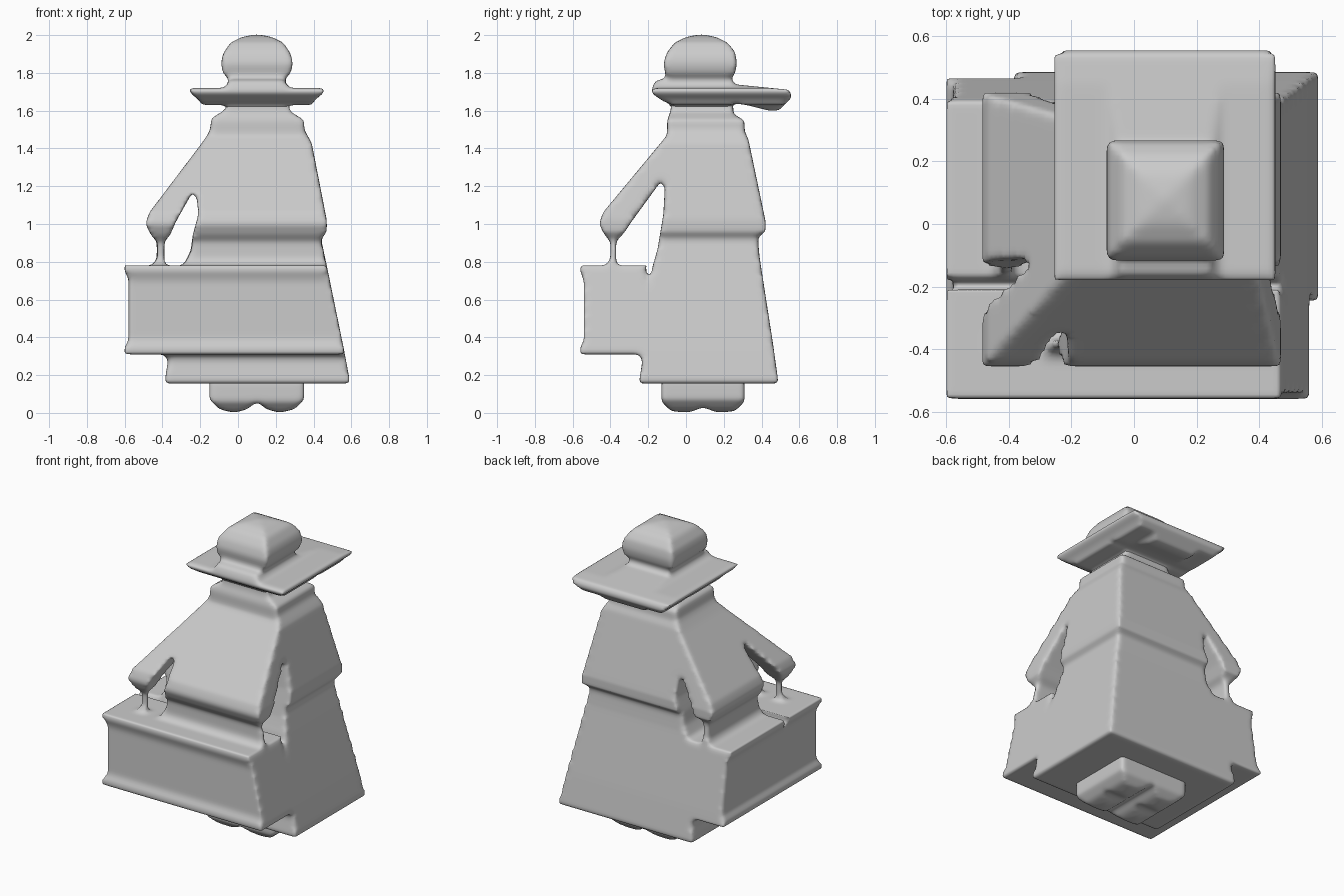
import bpy
import bmesh

if "Cube" in bpy.data.objects:
    bpy.data.objects.remove(bpy.data.objects["Cube"], do_unlink=True)

# One plain clay colour
clay = bpy.data.materials.new("light_grey_clay")
clay.use_nodes = True
clay.diffuse_color = (0.6, 0.6, 0.6, 1)
clay.node_tree.nodes["Principled BSDF"].inputs["Base Color"].default_value = (0.6, 0.6, 0.6, 1)


def mirrored(half, centre):
    """Complete a symmetric outline from its left half."""
    return half + [(2 * centre - u, z) for u, z in reversed(half) if u != centre]


def prism(name, outline, axis):
    """Extrude an outline (in hundredths) straight through the model along x or y."""
    def place(u, z, depth):
        return (u / 100, depth, z / 100) if axis == "y" else (depth, u / 100, z / 100)

    bm = bmesh.new()
    face = bm.faces.new([bm.verts.new(place(u, z, -1)) for u, z in outline])
    extruded = bmesh.ops.extrude_face_region(bm, geom=[face])["geom"]
    moved = [item for item in extruded if isinstance(item, bmesh.types.BMVert)]
    bmesh.ops.translate(bm, verts=moved, vec=(0, 2, 0) if axis == "y" else (2, 0, 0))
    bmesh.ops.recalc_face_normals(bm, faces=bm.faces)
    mesh = bpy.data.meshes.new(name)
    bm.to_mesh(mesh)
    bm.free()
    obj = bpy.data.objects.new(name, mesh)
    bpy.context.collection.objects.link(obj)
    return obj


def carve(name, front, side, front_gap=None, side_gap=None):
    """Cross two outlines, cut the gaps, then soften every edge."""
    obj = prism(name, front, "y")
    cutters = [(prism(name + "_side_cutter", side, "x"), "INTERSECT")]
    if front_gap:
        cutters.append((prism(name + "_front_gap_cutter", front_gap, "y"), "DIFFERENCE"))
    if side_gap:
        cutters.append((prism(name + "_side_gap_cutter", side_gap, "x"), "DIFFERENCE"))
    for cutter, operation in cutters:
        cutter.hide_render = True
        boolean = obj.modifiers.new("carve", "BOOLEAN")
        boolean.operation = operation
        boolean.solver = "EXACT"
        boolean.object = cutter

    remesh = obj.modifiers.new("clay", "REMESH")
    remesh.mode = "VOXEL"
    remesh.voxel_size = 0.015
    soften = obj.modifiers.new("soften", "SMOOTH")
    soften.factor = 0.5
    soften.iterations = 5

    # Bake the modifiers and drop the cutters
    bpy.context.view_layer.update()
    graph = bpy.context.evaluated_depsgraph_get()
    baked = bpy.data.meshes.new_from_object(obj.evaluated_get(graph))
    obj.modifiers.clear()
    obj.data = baked
    for cutter, operation in cutters:
        bpy.data.objects.remove(cutter, do_unlink=True)
    baked.materials.clear()
    baked.materials.append(clay)
    for polygon in baked.polygons:
        polygon.use_smooth = True
    return obj


# Hat: domed crown on a wide brim that sweeps out at the back
hat_front = mirrored([
    (-5, 160), (-7, 163), (-19, 163), (-21, 166), (-25, 169), (-26, 172),
    (-8, 172), (-5, 174), (-5, 177), (-8, 180), (-9, 185), (-8, 190),
    (-4, 196), (2, 199), (10, 200.5)], 10)
hat_side = [
    (-8, 161), (-8, 164), (-12, 165), (-18, 169), (-18, 172), (-16, 176),
    (-10, 177), (-11, 180), (-12, 185), (-10, 191), (-6, 196), (0, 199),
    (8, 200.5), (16, 199), (22, 196), (26, 191), (27, 185), (26, 180),
    (24, 177), (25, 174), (55, 171), (56, 167), (48, 159), (32, 163),
    (25, 164), (24, 161)]
carve("hat", hat_front, hat_side)

# Coat, arms, skirt and case: one continuous block
coat_front = [
    (-6, 166), (-6, 161), (-14, 156), (-15, 149), (-19, 143), (-47, 106),
    (-49, 100), (-46, 94), (-43, 91), (-43, 82), (-45, 78), (-60, 78),
    (-60, 75), (-58, 71), (-58, 38), (-60, 35), (-60, 31), (-39, 31),
    (-37, 28), (-39, 15.5), (59, 15.5), (59, 18), (56, 34), (47, 78),
    (44, 92), (47, 96), (47, 102), (39, 143), (35, 150), (35, 155),
    (27, 160), (27, 166)]
coat_side = [
    (-8, 166), (-8, 160), (-10, 155), (-10, 147), (-44, 106), (-46, 100),
    (-43, 94), (-40, 91), (-40, 82), (-42, 78), (-56, 78), (-56, 75),
    (-54, 70), (-54, 38), (-56, 35), (-56, 31), (-25, 31), (-23, 28),
    (-25, 15.5), (49, 15.5), (46, 37), (39, 82), (38, 93), (42, 96),
    (42, 102), (33, 145), (31, 149), (31, 155), (25, 158), (25, 166)]

# Openings between arm, handle and body
front_opening = [
    (-39, 78), (-39, 91), (-36, 94), (-33, 101), (-24, 117), (-22, 117),
    (-21, 105), (-24, 94), (-25, 86), (-29, 78)]
side_opening = [
    (-37, 78), (-37, 91), (-33, 95), (-29, 101), (-13, 123), (-11, 123),
    (-12, 105), (-15, 87), (-18, 76), (-20, 62), (-22, 68), (-21, 78)]
carve("coat_arms_and_case", coat_front, coat_side, front_opening, side_opening)

# Feet: a pair of rounded shoes under the hem
feet_front = mirrored([(-15, 18), (-15, 7), (-10, 2), (-2, 0), (5, 2), (10, 6)], 10)
feet_side = mirrored([(-13, 18), (-13, 6), (-8, 1), (1, 0), (9, 3)], 9)
carve("feet", feet_front, feet_side)
